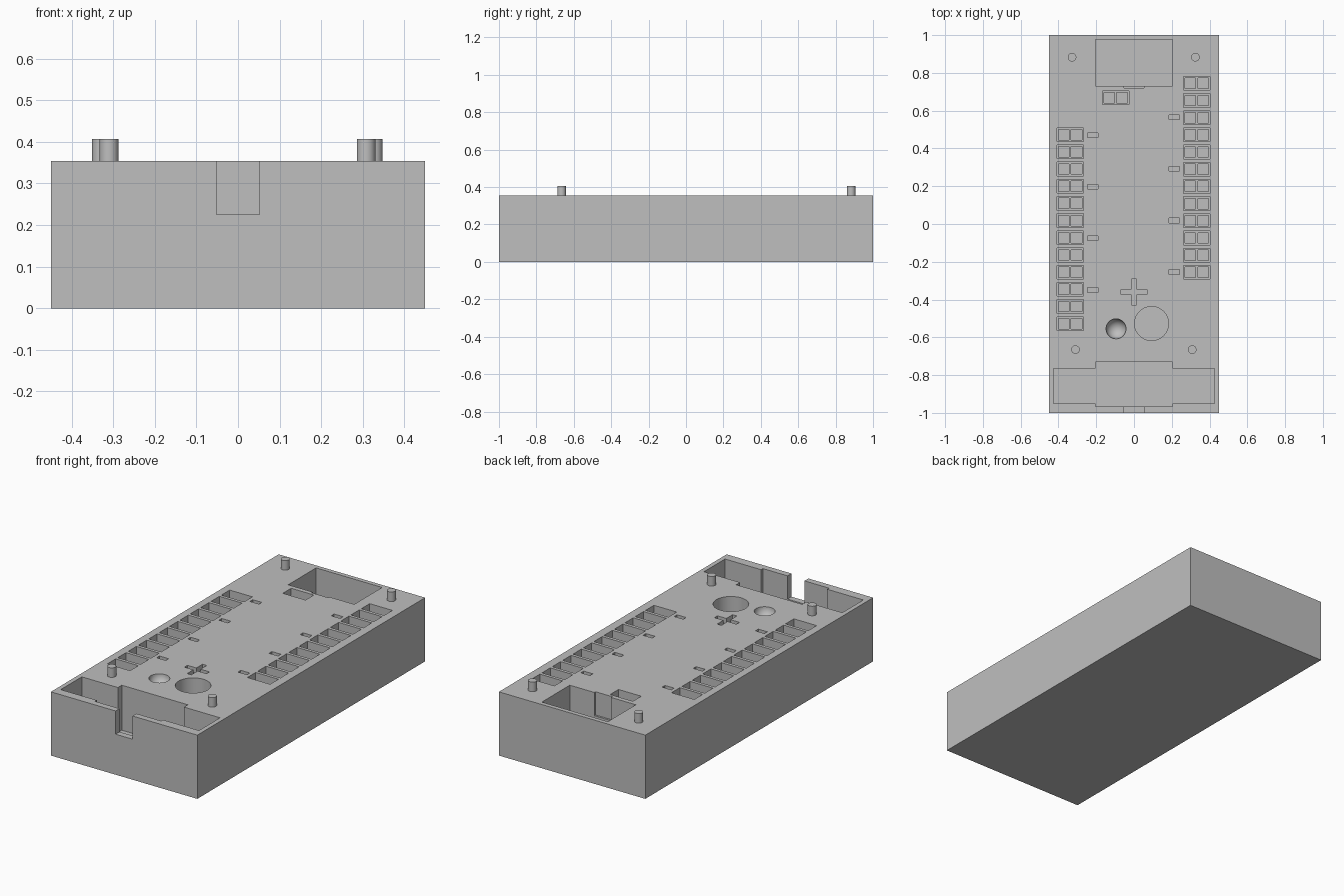
import bpy, bmesh
from mathutils import Matrix, Vector

if "Cube" in bpy.data.objects:
    bpy.data.objects.remove(bpy.data.objects["Cube"], do_unlink=True)

TOP = 0.354
LIFT = 0.05          # cutters poke out above the top face
PITCH = 0.091        # spacing of the pin sockets

grey = bpy.data.materials.new("plain grey")
grey.use_nodes = True
grey.diffuse_color = (0.52, 0.52, 0.52, 1)
grey.node_tree.nodes["Principled BSDF"].inputs["Base Color"].default_value = grey.diffuse_color


def add_box(bm, x0, x1, y0, y1, z0, z1):
    size = Vector((x1 - x0, y1 - y0, z1 - z0))
    centre = Vector((x0 + x1, y0 + y1, z0 + z1)) / 2
    bmesh.ops.create_cube(bm, size=1, matrix=Matrix.Translation(centre) @ Matrix.Diagonal(size.to_4d()))


def add_pocket(bm, x, y, width, length, depth):
    add_box(bm, x - width / 2, x + width / 2, y - length / 2, y + length / 2, TOP - depth, TOP + LIFT)


def add_cylinder(bm, x, y, radius, z0, z1):
    bmesh.ops.create_cone(bm, cap_ends=True, segments=48, radius1=radius, radius2=radius,
                          depth=z1 - z0, matrix=Matrix.Translation((x, y, (z0 + z1) / 2)))


def make_object(name, bm):
    mesh = bpy.data.meshes.new(name)
    bm.to_mesh(mesh)
    bm.free()
    mesh.materials.append(grey)
    obj = bpy.data.objects.new(name, mesh)
    bpy.context.collection.objects.link(obj)
    return obj


def activate(obj):
    bpy.ops.object.select_all(action='DESELECT')
    obj.select_set(True)
    bpy.context.view_layer.objects.active = obj


def carve(body, name, bm):
    cutter = make_object(name, bm)
    cutter.hide_render = True
    mod = body.modifiers.new(name, 'BOOLEAN')
    mod.operation = 'DIFFERENCE'
    mod.solver = 'EXACT'
    mod.object = cutter
    activate(body)
    bpy.ops.object.modifier_apply(modifier=mod.name)
    bpy.data.objects.remove(cutter, do_unlink=True)


# Solid block
bm = bmesh.new()
add_box(bm, -0.45, 0.45, -1, 1, 0, TOP)
block = make_object("block", bm)

# Two rows of paired sockets and one single pair
sockets = [(-0.097, 0.668)]
for x, first in ((-0.338, 0.473), (0.332, 0.745)):
    sockets += [(x, first - i * PITCH) for i in range(12)]

# First cuts: shallow socket frames, marks, pockets and round holes
bm = bmesh.new()
for x, y in sockets:
    add_pocket(bm, x, y, 0.14, 0.073, 0.06)
for x, first in ((-0.219, 0.47), (0.214, 0.565)):
    for i in range(4):
        add_pocket(bm, x, first - i * 3 * PITCH, 0.056, 0.025, 0.03)
add_pocket(bm, 0, -0.36, 0.026, 0.136, 0.03)
add_pocket(bm, 0, 0.853, 0.406, 0.245, 0.25)
add_pocket(bm, 0, -0.857, 0.85, 0.185, 0.25)
add_cylinder(bm, 0.093, -0.527, 0.09, TOP - 0.13, TOP + LIFT)
bmesh.ops.create_uvsphere(bm, u_segments=40, v_segments=20, radius=0.053,
                          matrix=Matrix.Translation((-0.095, -0.555, TOP)))
carve(block, "first_cut", bm)

# Second cuts: deep pin holes, cross bar, wide centre of front pocket, back relief
bm = bmesh.new()
for x, y in sockets:
    for side in (-1, 1):
        add_pocket(bm, x + side * 0.034, y, 0.057, 0.055, 0.2)
add_pocket(bm, 0, -0.36, 0.136, 0.026, 0.03)
add_pocket(bm, 0, -0.848, 0.406, 0.235, 0.25)
add_pocket(bm, 0, 0.74, 0.104, 0.04, 0.129)
carve(block, "second_cut", bm)

# Cable notch through the front wall
bm = bmesh.new()
add_box(bm, -0.052, 0.052, -1.05, -0.95, 0.225, TOP + LIFT)
carve(block, "notch_cut", bm)
activate(block)
bpy.ops.object.shade_smooth_by_angle()

# Locating pegs
pegs = {"back_right_peg": (-0.328, 0.883), "back_left_peg": (0.325, 0.883),
        "front_right_peg": (-0.31, -0.665), "front_left_peg": (0.308, -0.665)}
for name, (x, y) in pegs.items():
    bm = bmesh.new()
    add_cylinder(bm, x, y, 0.0225, TOP - 0.01, 0.407)
    activate(make_object(name, bm))
    bpy.ops.object.shade_smooth_by_angle()
